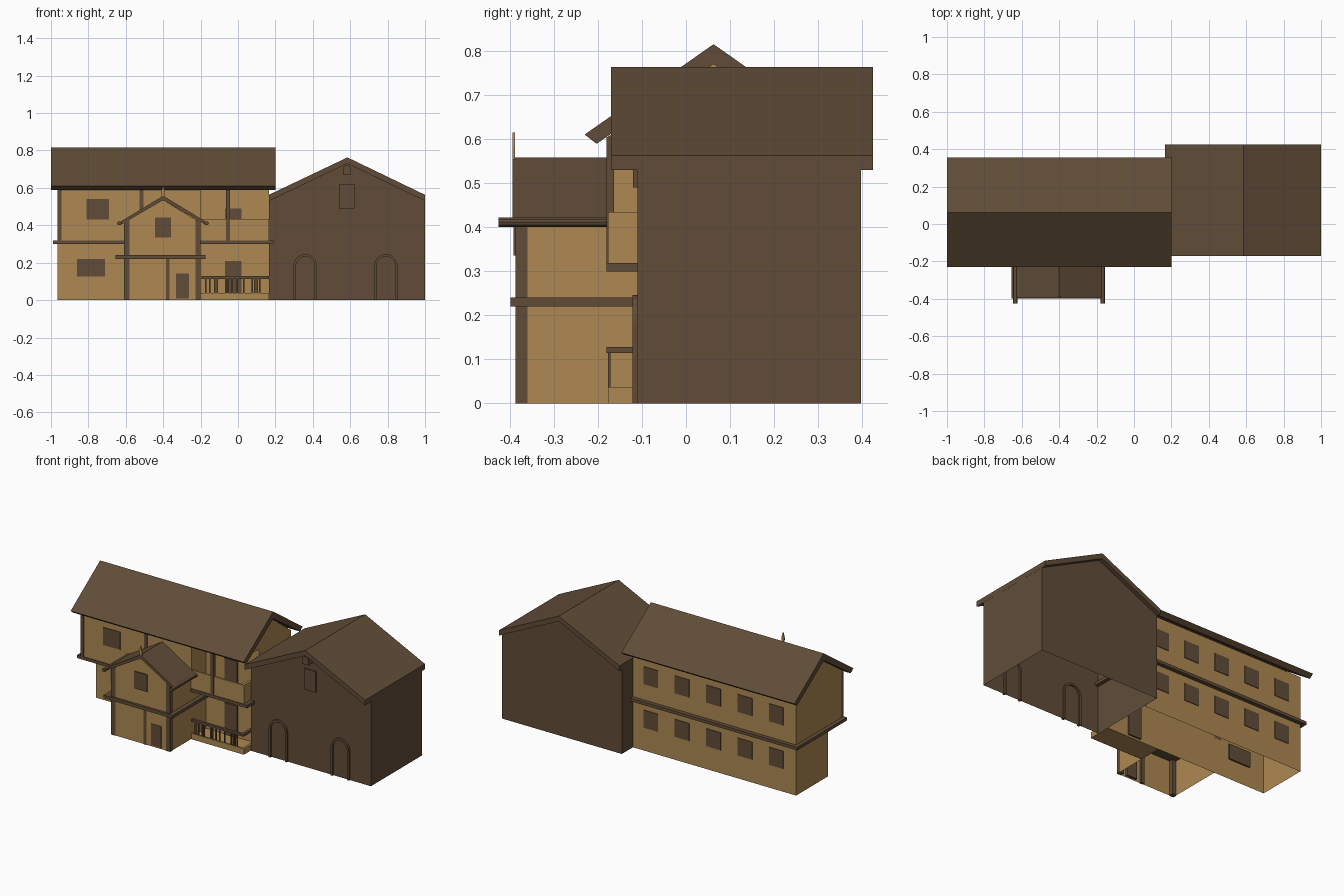
import bpy, bmesh, math
from mathutils import Vector

if "Cube" in bpy.data.objects:
    bpy.data.objects.remove(bpy.data.objects["Cube"])


def material(name, color):
    m = bpy.data.materials.new(name)
    m.diffuse_color = (*color, 1)
    m.use_nodes = True
    m.node_tree.nodes["Principled BSDF"].inputs["Base Color"].default_value = m.diffuse_color
    return m


PLASTER = material("plaster", (0.42, 0.25, 0.085))
WOOD = material("wood", (0.12, 0.073, 0.039))


def prism(name, profile, axis, a, b, mat, open_z=()):
    """Extrude a profile: axis 'x' takes (y, z) points, axis 'y' takes (x, z).
    Level faces at the heights in open_z are left out, giving hollow shells."""
    bm = bmesh.new()
    place = (lambda p: (a, p[0], p[1])) if axis == "x" else (lambda p: (p[0], a, p[1]))
    face = bm.faces.new([bm.verts.new(place(p)) for p in profile])
    out = bmesh.ops.extrude_face_region(bm, geom=[face])
    step = Vector((b - a, 0, 0)) if axis == "x" else Vector((0, b - a, 0))
    moved = [v for v in out["geom"] if isinstance(v, bmesh.types.BMVert)]
    bmesh.ops.translate(bm, verts=moved, vec=step)
    bmesh.ops.recalc_face_normals(bm, faces=bm.faces)
    for z in open_z:
        gone = [f for f in bm.faces if all(abs(v.co.z - z) < 1e-4 for v in f.verts)]
        bmesh.ops.delete(bm, geom=gone, context="FACES")
    me = bpy.data.meshes.new(name)
    bm.to_mesh(me)
    bm.free()
    me.materials.append(mat)
    ob = bpy.data.objects.new(name, me)
    bpy.context.collection.objects.link(ob)
    return ob


def box(name, x0, x1, y0, y1, z0, z1, mat=WOOD, open_z=()):
    return prism(name, [(x0, z0), (x1, z0), (x1, z1), (x0, z1)], "y", y0, y1, mat, open_z)


def arch(cx, half, top, bottom=0.0, n=10):
    """Outline of a round-headed opening."""
    c = top - half
    arc = [(cx + half * math.cos(math.pi * i / n), c + half * math.sin(math.pi * i / n))
           for i in range(n + 1)]
    return [(cx + half, bottom)] + arc + [(cx - half, bottom)]


# Main house: recessed ground floor, overhanging upper floor, gables
L, R, FRONT, BACK, INNER = -0.965, 0.165, -0.177, 0.287, -0.03
box("ground_floor", L, R, INNER, BACK, 0, 0.3, PLASTER, (0, 0.3))
box("upper_floor_left", L, -0.2, FRONT, BACK, 0.3, 0.605, PLASTER, (0.605,))
box("upper_floor_right", -0.2, R, INNER, BACK, 0.3, 0.605, PLASTER, (0.605,))
prism("house_gable", [(FRONT, 0.605), (BACK, 0.605), (0.0625, 0.775)], "x", L, R, PLASTER)
prism("house_roof", [(-0.23, 0.61), (0.0625, 0.815), (0.355, 0.61), (0.328, 0.589),
                     (0.0625, 0.77), (-0.203, 0.589)], "x", -1, 0.2, WOOD)
box("floor_belt", -0.99, 0.19, -0.181, 0.312, 0.299, 0.318)

# Upper storey posts
for x in (-0.955, -0.515, -0.053):
    box("upper_post", x - 0.011, x + 0.011, -0.181, -0.163, 0.315, 0.605)

# Front windows of the house
box("upper_window", -0.81, -0.69, -0.181, -0.17, 0.43, 0.54)
box("lower_window", -0.86, -0.71, -0.034, -0.02, 0.125, 0.22)

# Back windows, five per floor
for i in range(5):
    x = -0.828 + 0.2175 * i
    for z in (0.145, 0.418):
        box("back_window", x - 0.05, x + 0.05, 0.277, 0.291, z, z + 0.11)

# Balcony parapet and porch under it, with returns at the open end
for z0, z1, name in ((0.317, 0.434, "balcony_parapet"), (0, 0.037, "porch_base")):
    box(name, -0.2, R, FRONT, -0.165, z0, z1, PLASTER)
    box(name + "_return", R - 0.015, R, -0.165, INNER, z0, z1, PLASTER)
box("porch_floor", -0.2, R, -0.17, INNER, 0, 0.012, PLASTER)
box("porch_rail", -0.195, R, -0.181, -0.165, 0.114, 0.128)
box("porch_rail_return", R - 0.018, R, -0.165, INNER, 0.114, 0.128)
for x in (-0.173, -0.15, -0.125, -0.112, -0.065, -0.053, -0.03, -0.005, 0.03, 0.075,
          0.09, 0.102, 0.116):
    box("baluster", x - 0.004, x + 0.004, -0.177, -0.171, 0.035, 0.116)
for z0, z1 in ((0.012, 0.21), (0.317, 0.49)):
    box("porch_door", -0.07, 0.02, -0.036, -0.02, z0, z1)

# Front wing: gabled two-storey block
WL, WR, WC, WF = -0.608, -0.202, -0.4, -0.384
prism("wing_walls", [(WL, 0), (WR, 0), (WR, 0.415), (WC, 0.535), (WL, 0.415)],
      "y", WF, INNER, PLASTER, (0,))
prism("wing_roof", [(-0.64, 0.412), (WC, 0.558), (-0.16, 0.412), (-0.168, 0.4),
                    (WC, 0.535), (-0.632, 0.4)], "y", -0.394, -0.17, WOOD)
box("wing_belt", -0.655, -0.175, -0.398, INNER, 0.22, 0.24)
for x0, x1 in ((-0.61, -0.58), (-0.228, -0.2)):
    box("wing_corner_post", x0, x1, -0.387, -0.36, 0, 0.425)
box("wing_middle_post", -0.385, -0.365, -0.387, -0.37, 0, 0.225)
box("wing_door", -0.332, -0.262, -0.387, -0.37, 0.008, 0.142)
box("wing_window", -0.445, -0.358, -0.391, -0.37, 0.335, 0.442)

# Round eave logs and finial of the wing
for x in (-0.634, -0.168):
    log = [(x + 0.012 * math.cos(math.tau * i / 10), 0.411 + 0.011 * math.sin(math.tau * i / 10))
           for i in range(10)]
    prism("eave_log", log, "y", -0.425, -0.17, WOOD)
prism("finial", [(-0.406, 0.53), (-0.394, 0.53), (-0.39, 0.58), (-0.4, 0.615), (-0.41, 0.58)],
      "y", -0.394, -0.388, PLASTER)

# Barn, an open-bottomed shell
prism("barn_walls", [(0.167, 0), (0.999, 0), (0.999, 0.535), (0.585, 0.735), (0.167, 0.535)],
      "y", -0.11, 0.397, WOOD, (0,))
prism("barn_roof", [(0.165, 0.53), (0.165, 0.563), (0.585, 0.763), (1, 0.563), (1, 0.53),
                    (0.585, 0.73)], "y", -0.17, 0.424, WOOD)

# Barn door arches, loft hatch and hoist beam
for x in (0.36, 0.79):
    outer, inner = arch(x, 0.063, 0.246), arch(x, 0.05, 0.233)
    prism("barn_arch", outer + inner[::-1], "y", -0.121, -0.1, WOOD)
box("loft_hatch", 0.541, 0.622, -0.12, -0.1, 0.49, 0.62)
prism("hoist_beam", arch(0.583, 0.021, 0.722, 0.672), "y", -0.165, -0.1, WOOD)
